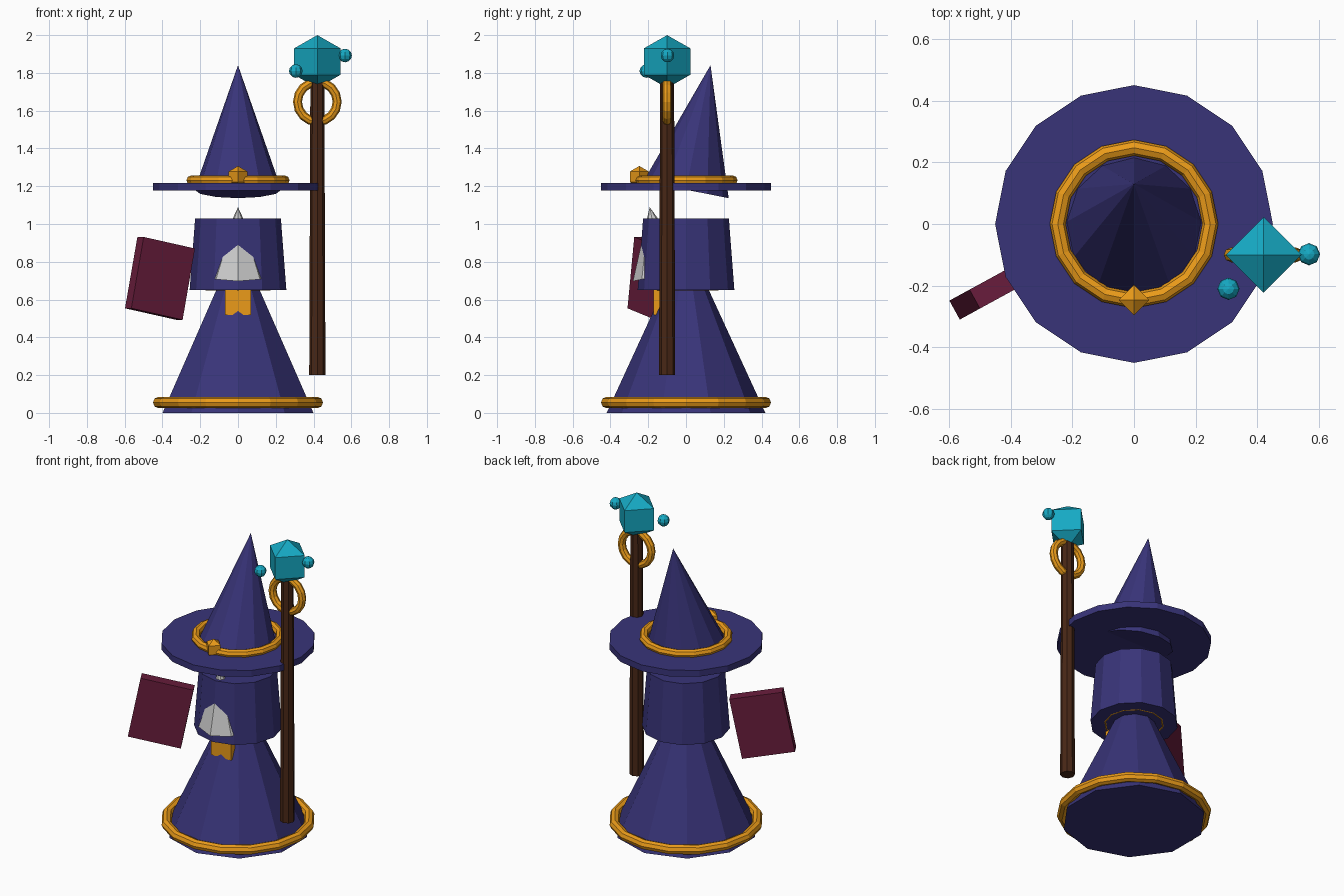
import bpy
from math import pi

if "Cube" in bpy.data.objects:
    bpy.data.objects.remove(bpy.data.objects["Cube"])


def mat(name, rgb):
    m = bpy.data.materials.new(name)
    m.diffuse_color = (*rgb, 1)
    m.use_nodes = True
    m.node_tree.nodes["Principled BSDF"].inputs["Base Color"].default_value = m.diffuse_color
    return m


INDIGO = mat("indigo_cloth", (0.04, 0.034, 0.19))
GOLD = mat("gold", (0.83, 0.33, 0.01))
WOOD = mat("dark_wood", (0.065, 0.02, 0.008))
TEAL = mat("teal_crystal", (0.008, 0.4, 0.55))
MAROON = mat("maroon_leather", (0.14, 0.012, 0.045))


def finish(name, material):
    o = bpy.context.object
    o.name = name
    if material:
        o.data.materials.append(material)
    return o


def cone(name, sides, r1, r2, depth, loc, material, rot=(0, 0, 0)):
    bpy.ops.mesh.primitive_cone_add(vertices=sides, radius1=r1, radius2=r2, depth=depth,
                                    location=loc, rotation=rot)
    return finish(name, material)


def ring(name, major, minor, loc, material, segs=16, rot=(0, 0, 0)):
    bpy.ops.mesh.primitive_torus_add(major_radius=major, minor_radius=minor, major_segments=segs,
                                     minor_segments=8, location=loc, rotation=rot)
    return finish(name, material)


def ball(name, radius, loc, material, segs=8, rings=6, scale=(1, 1, 1), rot=(0, 0, 0)):
    bpy.ops.mesh.primitive_uv_sphere_add(segments=segs, ring_count=rings, radius=radius,
                                         location=loc, rotation=rot)
    bpy.context.object.scale = scale
    return finish(name, material)


def box(name, size, loc, material, rot=(0, 0, 0)):
    bpy.ops.mesh.primitive_cube_add(size=1, location=loc, rotation=rot)
    bpy.context.object.scale = size
    return finish(name, material)


# Robe, hem and upper body
cone("robe", 10, 0.42, 0.098, 0.70, (0, 0, 0.35), INDIGO)
ring("robe_hem", 0.42, 0.03, (0, 0, 0.055), GOLD)
cone("upper_body", 12, 0.256, 0.227, 0.38, (0, 0, 0.84), INDIGO)

# Belt, mostly hidden under the upper body, with hanging sash
ring("belt", 0.17, 0.03, (0, 0, 0.678), GOLD, 12)
box("sash", (0.14, 0.04, 0.17), (0, -0.152, 0.602), GOLD)

# Beard
cone("beard", 8, 0.165, 0, 0.367, (0, -0.156, 0.91), None, (0.2, 0, 0))

# Hat
cone("hat_brim", 16, 0.45, 0.45, 0.04, (0, 0, 1.197), INDIGO)
cone("hat_crown", 12, 0.23, 0, 0.672, (0, 0.065, 1.511), INDIGO, (-0.194, 0, 0))
ring("hat_band", 0.247, 0.026, (0, 0, 1.231), GOLD)
ball("hat_gem", 0.057, (0, -0.247, 1.25), GOLD, 4, 2)

# Staff with ring, crystal and floating orbs
SX, SY = 0.42, -0.1
cone("staff", 8, 0.043, 0.037, 1.55, (SX, SY, 0.975), WOOD)
ring("staff_ring", 0.105, 0.024, (SX, SY, 1.647), GOLD, 16, (pi / 2, 0, 0))
ball("crystal", 0.142, (SX, SY, 1.86), TEAL, 4, 2, (1, 1, 0.985))
ball("crystal_clasp", 1, (SX, SY + 0.05, 1.81), GOLD, 8, 6, (0.065, 0.032, 0.015), (0.2, 0, 0))
for i, p in enumerate([(0.567, -0.098, 1.892), (0.306, -0.21, 1.81)]):
    ball(f"orb_{i + 1}", 0.036, p, TEAL)

# Book
box("book", (0.315, 0.07, 0.385), (-0.413, -0.187, 0.712), MAROON, (0, 0.195, 0.5))
